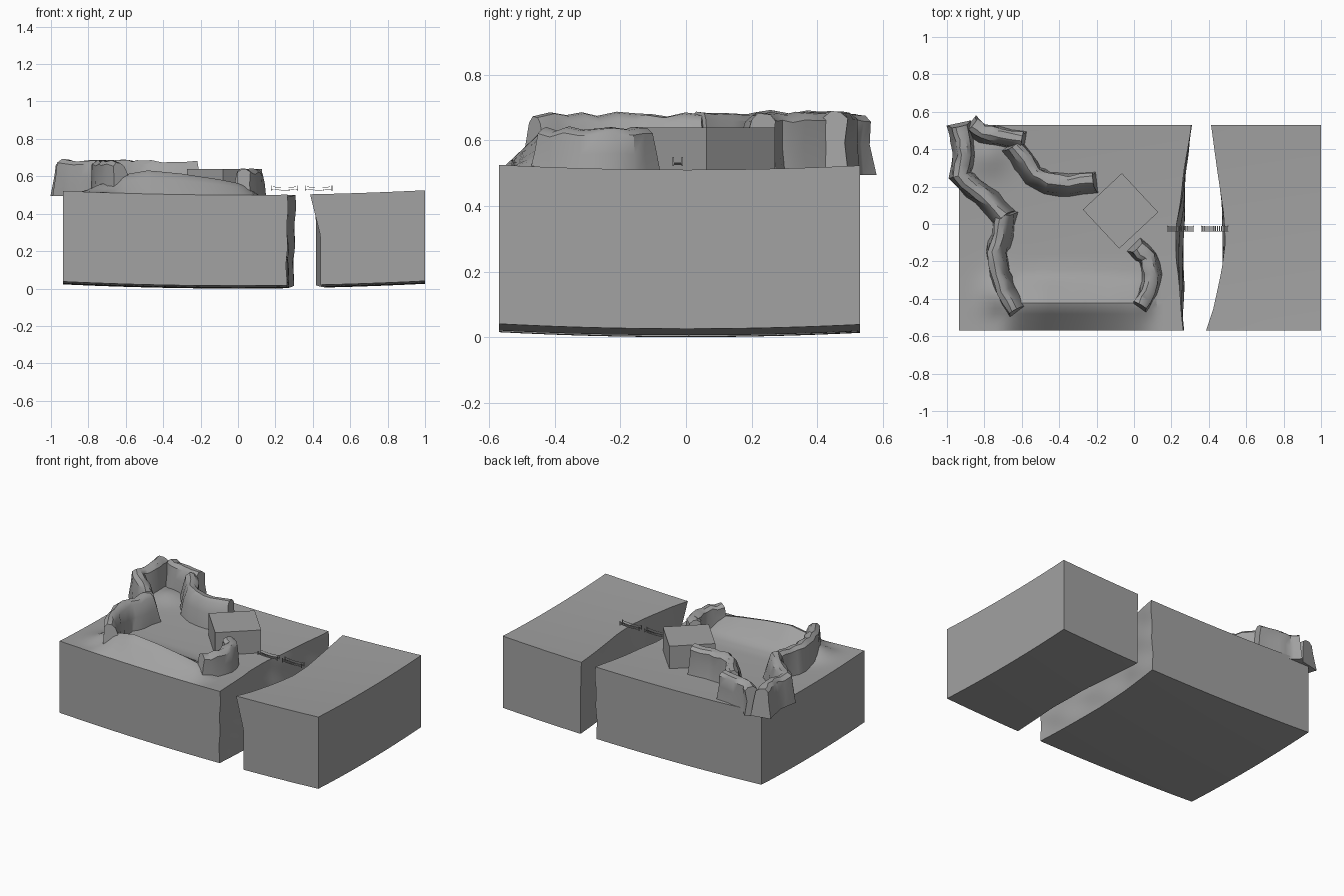
import bpy, bmesh, math, random
from mathutils import Vector

random.seed(4)
if "Cube" in bpy.data.objects:
    bpy.data.objects.remove(bpy.data.objects["Cube"], do_unlink=True)

# Single stone colour
GREY = (0.36, 0.36, 0.36, 1)
stone = bpy.data.materials.new("stone_grey")
stone.use_nodes = True
stone.diffuse_color = GREY
stone.node_tree.nodes["Principled BSDF"].inputs["Base Color"].default_value = GREY


def finish(name, bm, angle=None):
    bmesh.ops.recalc_face_normals(bm, faces=bm.faces)
    mesh = bpy.data.meshes.new(name)
    bm.to_mesh(mesh)
    bm.free()
    mesh.materials.append(stone)
    obj = bpy.data.objects.new(name, mesh)
    bpy.context.collection.objects.link(obj)
    if angle:
        bpy.ops.object.select_all(action='DESELECT')
        obj.select_set(True)
        bpy.context.view_layer.objects.active = obj
        bpy.ops.object.shade_smooth_by_angle(angle=math.radians(angle))
    return obj


def interp(table, t):
    """Piecewise linear lookup."""
    if t <= table[0][0]:
        return table[0][1]
    for (a, va), (b, vb) in zip(table, table[1:]):
        if t <= b:
            return va + (vb - va) * (t - a) / (b - a)
    return table[-1][1]


# Ground shape: a shallow dish, with an embankment along the front
THICK = 0.485
CREST = [(-0.74, 0), (-0.62, 0.11), (-0.48, 0.14), (-0.3, 0.125),
         (-0.1, 0.095), (0.02, 0.07), (0.12, 0)]
BANK = [(-0.57, 0), (-0.43, 1), (-0.28, 0.1), (-0.2, 0)]


def dish(x, y):
    return 0.022 * (x / 0.93) ** 2 + 0.014 * (y / 0.55) ** 2


def mound(x, y, cx, cy, radius, height):
    return height * math.exp(-((x - cx) ** 2 + (y - cy) ** 2) / radius ** 2)


def camp_ground(x, y):
    bank = interp(CREST, x) * interp(BANK, y)
    side = mound(x, y, -0.7, -0.38, 0.1, 0.06) * min(1, (y + 0.57) / 0.1)
    back = mound(x, y, -0.78, 0.37, 0.1, 0.03)
    return max(bank, side) + back


def block(name, left, right, cuts, ground):
    bm = bmesh.new()
    bmesh.ops.create_cube(bm, size=1)
    bmesh.ops.subdivide_edges(bm, edges=bm.edges[:], cuts=cuts, use_grid_fill=True)
    for v in bm.verts:
        across, along, up = v.co.x + 0.5, v.co.y, v.co.z + 0.5
        y = -0.02 + 1.1 * along
        x0, x1 = left(y, up), right(y, up)
        x = x0 + (x1 - x0) * across
        low = dish(x, y)
        v.co = (x, y, low + up * (THICK + ground(x, y)))
    return finish(name, bm, 30)


# Cliff lines on both sides of the gap, by top and bottom edge
WEST_TOP = [(-0.57, 0.262), (-0.4, 0.25), (-0.2, 0.225), (0, 0.228),
            (0.25, 0.265), (0.53, 0.305)]
WEST_LOW = [(-0.57, 0.262), (0, 0.265), (0.25, 0.275), (0.53, 0.3)]
EAST_TOP = [(-0.57, 0.385), (-0.45, 0.425), (-0.25, 0.468), (-0.1, 0.488),
            (0.05, 0.48), (0.3, 0.443), (0.53, 0.412)]
EAST_LOW = [(-0.57, 0.44), (-0.2, 0.475), (0.1, 0.47), (0.53, 0.418)]


def west_cliff(y, up):
    f = min(1, max(0, up * 1.4 - 0.4))
    wave = 0.006 * math.sin(17 * y + 6 * up) * math.sin(9 * up)
    return interp(WEST_LOW, y) * (1 - f) + interp(WEST_TOP, y) * f + wave


def east_cliff(y, up):
    f = max(0, (up - 0.55) / 0.45)
    return interp(EAST_LOW, y) * (1 - f) + interp(EAST_TOP, y) * f


block("camp_land_block", lambda y, up: -0.935, west_cliff, 36, camp_ground)
block("far_land_block", east_cliff, lambda y, up: 1.0, 18, lambda x, y: 0)


def rock_wall(name, path, base, top, left, right, flare=0.03):
    """Sweep a rough tapering section along a path; left/right are base widths."""
    pts = [Vector((x, y, 0)) for x, y in path]
    dense = []
    for a, b in zip(pts, pts[1:]):
        dense += [a, a.lerp(b, 0.5)]
    dense.append(pts[-1])
    bm = bmesh.new()
    rings = []
    last = len(dense) - 1
    for i, p in enumerate(dense):
        tangent = (dense[min(i + 1, last)] - dense[max(i - 1, 0)]).normalized()
        side = Vector((-tangent.y, tangent.x, 0))
        end = -1 if i == 0 else (1 if i == last else 0)
        rough = random.uniform(-0.008, 0.008)
        # offset across the wall and relative height
        section = [(-right, 0), (-right * 0.75, 0.55), (-0.035, 0.9), (-0.012, 1),
                   (0.018, 0.98), (0.038, 0.88), (left * 0.8, 0.5), (left, 0)]
        ring = []
        for off, h in section:
            jitter = random.uniform(-0.006, 0.006)
            co = p + side * (off + jitter) + tangent * end * flare * (1 - h)
            co.z = base + h * (top - base + rough)
            ring.append(bm.verts.new(co))
        rings.append(ring)
    for a, b in zip(rings, rings[1:]):
        for k in range(len(a)):
            n = (k + 1) % len(a)
            bm.faces.new((a[k], a[n], b[n], b[k]))
    bm.faces.new(rings[0])
    bm.faces.new(rings[-1])
    finish(name, bm, 35)


# Rock walls around the camp
rock_wall("west_rock_wall", [(-0.935, 0.52), (-0.92, 0.45), (-0.91, 0.37), (-0.93, 0.26),
          (-0.86, 0.19), (-0.77, 0.12), (-0.7, 0.04)], 0.495, 0.685, 0.065, 0.06, 0.02)
rock_wall("south_west_rock_wall", [(-0.7, 0.05), (-0.72, -0.06), (-0.75, -0.15),
          (-0.73, -0.27), (-0.7, -0.36), (-0.64, -0.46)], 0.48, 0.68, 0.075, 0.045)
rock_wall("back_rock_wall", [(-0.86, 0.53), (-0.81, 0.49), (-0.72, 0.475),
          (-0.6, 0.455)], 0.495, 0.685, 0.045, 0.06, 0.02)
rock_wall("inner_rock_wall", [(-0.64, 0.42), (-0.58, 0.34), (-0.53, 0.27), (-0.46, 0.23),
          (-0.35, 0.22), (-0.22, 0.235)], 0.48, 0.68, 0.045, 0.075, 0.02)
rock_wall("east_rock", [(0.02, -0.13), (0.07, -0.18), (0.095, -0.27), (0.075, -0.36),
          (0.035, -0.43)], 0.48, 0.635, 0.055, 0.05)


def box(bm, centre, size):
    made = bmesh.ops.create_cube(bm, size=1)
    for v in made["verts"]:
        v.co = Vector(c + s * q for c, s, q in zip(centre, size, v.co))


# Square hut, turned to a diamond
bm = bmesh.new()
box(bm, (0, 0, 0), (0.285, 0.285, 0.16))
hut = finish("square_hut", bm)
hut.location = (-0.072, 0.07, 0.56)
hut.rotation_euler.z = math.radians(43)


# Two halves of a broken footbridge: planks, posts and sagging ropes
def bridge(name, start, end):
    bm = bmesh.new()
    count = 14
    step = (end - start) / count
    for i in range(count):
        x = start + step * (i + 0.5)
        sag = 0.006 * (1 - (2 * (i + 0.5) / count - 1) ** 2)
        box(bm, (x, -0.025, 0.532 - sag), (step * 0.6, 0.028, 0.003))
        for y in (-0.039, -0.011):
            box(bm, (x, y, 0.546 - sag), (step, 0.002, 0.002))
            box(bm, (x, y, 0.532 - sag), (step, 0.002, 0.002))
    for x in (start, end):
        for y in (-0.039, -0.011):
            box(bm, (x, y, 0.536), (0.004, 0.004, 0.028))
    finish(name, bm)


bridge("west_footbridge", 0.178, 0.32)
bridge("east_footbridge", 0.36, 0.503)
